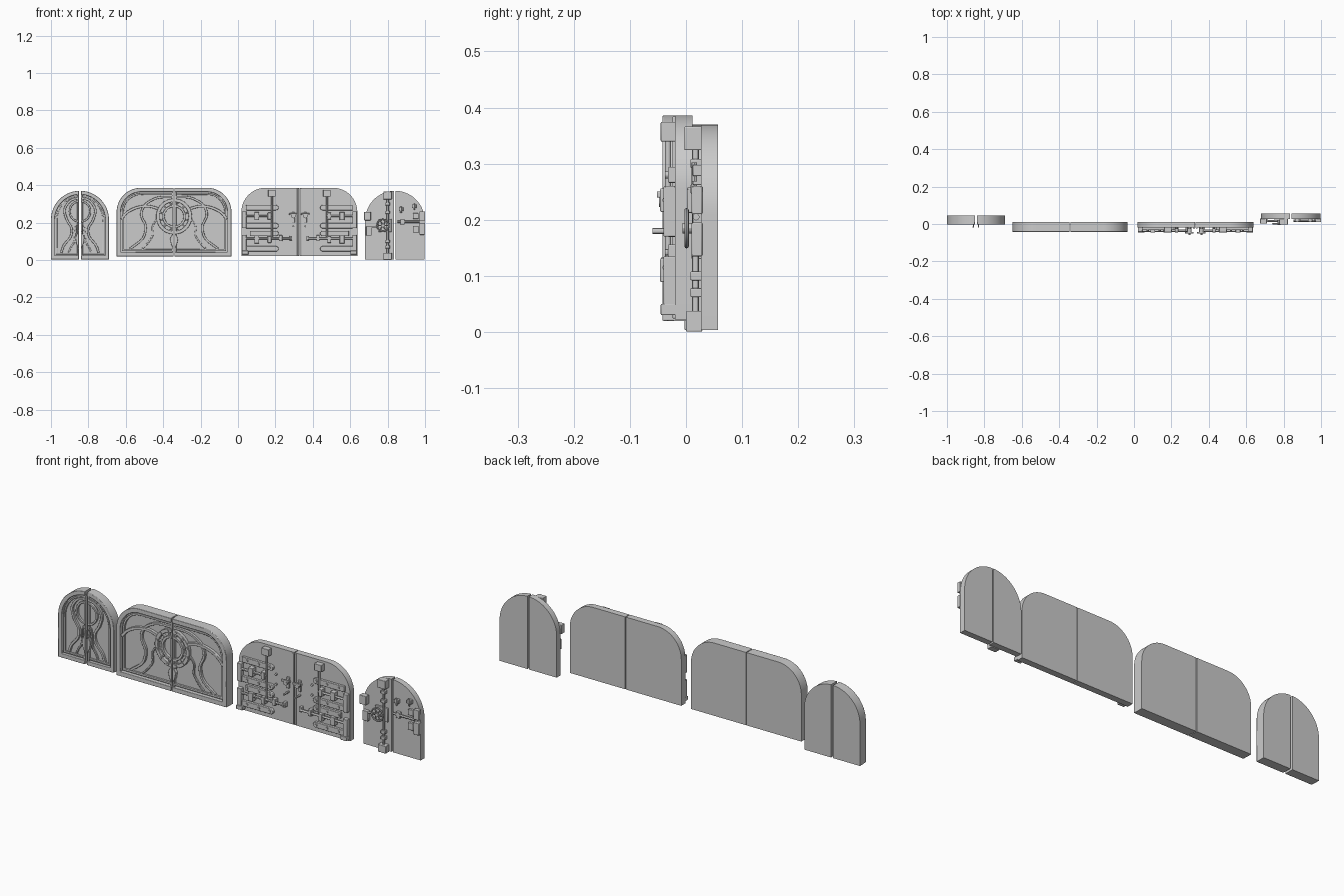
import bpy, bmesh, math
from mathutils import Vector

if "Cube" in bpy.data.objects:
    bpy.data.objects.remove(bpy.data.objects["Cube"])


def finish(name, bm, bevel=0):
    bmesh.ops.recalc_face_normals(bm, faces=bm.faces)
    me = bpy.data.meshes.new(name)
    bm.to_mesh(me)
    bm.free()
    ob = bpy.data.objects.new(name, me)
    bpy.context.collection.objects.link(ob)
    if bevel:
        m = ob.modifiers.new("bevel", 'BEVEL')
        m.width, m.segments, m.limit_method = bevel, 2, 'ANGLE'
        m.angle_limit = math.radians(50)
    return ob


def prism(name, pts, y0, y1, bevel=0):
    bm = bmesh.new()
    f = bm.faces.new([bm.verts.new((x, y0, z)) for x, z in pts])
    r = bmesh.ops.extrude_face_region(bm, geom=[f])
    verts = [v for v in r["geom"] if isinstance(v, bmesh.types.BMVert)]
    bmesh.ops.translate(bm, verts=verts, vec=(0, y1 - y0, 0))
    return finish(name, bm, bevel)


def box(name, x, z, w, h, y0, y1, bevel=0.002):
    pts = [(x - w/2, z - h/2), (x + w/2, z - h/2), (x + w/2, z + h/2), (x - w/2, z + h/2)]
    return prism(name, pts, y0, y1, bevel)


def rod(name, a, b, r, n=12):
    a, b = Vector(a), Vector(b)
    bm = bmesh.new()
    bmesh.ops.create_cone(bm, cap_ends=True, segments=n, radius1=r, radius2=r, depth=(b - a).length)
    q = (b - a).to_track_quat('Z', 'Y')
    for v in bm.verts:
        v.co = q @ v.co + (a + b) / 2
    return finish(name, bm)


def stud(name, x, z, r, y0, y1, n=12):
    return rod(name, (x, y0, z), (x, y1, z), r, n)


def place(pts, cx, s):
    return [(cx + s * x, z) for x, z in pts]


def outline(hw, z0, z1, r, gap, i=0):
    """Half door edge: bottom seam, round the corner, up to the top seam."""
    hw, z0, z1, r = hw - i, z0 + i, z1 - i, r - i
    pts = [(gap, z0), (hw, z0)]
    for k in range(25):
        a = math.pi / 2 * k / 24
        pts.append((max(gap, hw - r + r * math.cos(a)), z1 - r + r * math.sin(a)))
    if hw - r > gap:
        pts.append((gap, z1))
    return pts


def frame(outer, inner):
    return outer + inner[::-1]


def smooth(p, n=8):
    p = [Vector(v) for v in p]
    p = [2 * p[0] - p[1]] + p + [2 * p[-1] - p[-2]]
    out = []
    for a, b, c, d in zip(p, p[1:], p[2:], p[3:]):
        for k in range(n):
            t = k / n
            out.append(0.5 * (2*b + (c - a)*t + (2*a - 5*b + 4*c - d)*t*t + (3*b - a - 3*c + d)*t**3))
    return out + [p[-2]]


def band(pts, w, gap):
    """Polygon of a strip of width w along a path."""
    left, right = [], []
    for k, p in enumerate(pts):
        t = (Vector(pts[min(k + 1, len(pts) - 1)]) - Vector(pts[max(k - 1, 0)])).normalized()
        n = Vector((-t.y, t.x)) * w / 2
        left.append((max(gap, p[0] + n.x), p[1] + n.y))
        right.append((max(gap, p[0] - n.x), p[1] - n.y))
    return left + right[::-1]


def half_circle(z, r, gap, n=28):
    a0 = math.asin(gap / r)
    angs = [a0 + (math.pi - 2 * a0) * k / n for k in range(n + 1)]
    return [(r * math.sin(a), z + r * math.cos(a)) for a in angs]


# Small ornate arched door
cx, g = -0.845, 0.006
for s in (-1, 1):
    o = lambda i: outline(0.155, 0.004, 0.37, 0.155, g, i)
    P = lambda n, pts, a, b, bv=0.0015: prism("small_ornate_" + n, place(pts, cx, s), a, b, bv)
    P("leaf", o(0), 0.012, 0.045, 0)
    P("rim", frame(o(0), o(0.02)), -0.003, 0.014, 0.002)
    P("inner_rim", frame(o(0.026), o(0.034)), 0.004, 0.014)
    key = smooth([(g, .33), (.05, .318), (.082, .27), (.07, .215), (.045, .17), (.05, .125), (.085, .08), (.1, .04)])
    P("keyhole_band", band(key, 0.012, g), 0.001, 0.014)
    inner = smooth([(g + .014, .19), (.025, .15), (.03, .1), (.05, .065), (.06, .04)])
    P("inner_curve", band(inner, 0.008, g), 0.004, 0.014)
    P("ring", band(half_circle(0.26, 0.055, g), 0.01, g), 0.001, 0.014)
    P("seam_post", [(g, .02), (g + .009, .02), (g + .009, .35), (g, .35)], 0.002, 0.014)
    P("drop", [(g, .06), (.02, .09), (.024, .12), (g, .16)], -0.002, 0.014)
    x = cx + s * 0.014
    box("small_ornate_handle", x, 0.165, 0.007, 0.045, -0.019, -0.012)
    for z in (0.148, 0.182):
        stud("small_ornate_handle_post", x, z, 0.003, -0.013, 0.012)

# Large ornate door
cx, g = -0.342, 0.002
for s in (-1, 1):
    o = lambda i: outline(0.307, 0.02, 0.386, 0.13, g, i)
    P = lambda n, pts, a, b, bv=0.0015: prism("large_ornate_" + n, place(pts, cx, s), a, b, bv)
    P("leaf", o(0), -0.022, 0.01, 0)
    P("rim", frame(o(0), o(0.022)), -0.042, -0.02, 0.002)
    P("inner_rim", frame(o(0.028), o(0.038)), -0.032, -0.02)
    key = smooth([(g, .338), (.09, .332), (.155, .295), (.175, .24), (.152, .18), (.168, .115), (.235, .06)])
    P("curved_band", band(key, 0.012, g), -0.034, -0.02)
    inner = smooth([(.09, .22), (.115, .18), (.115, .13), (.145, .085), (.17, .06)])
    P("inner_curve", band(inner, 0.008, g), -0.03, -0.02)
    arm = smooth([(.085, .275), (.14, .288), (.2, .28), (.25, .255), (.282, .22)])
    P("arm", band(arm, 0.014, g), -0.036, -0.02)
    P("wheel_outer", band(half_circle(0.233, 0.087, g), 0.018, g), -0.038, -0.02)
    P("wheel_inner", band(half_circle(0.233, 0.056, g), 0.012, g), -0.036, -0.02)
    for k in range(6):
        a = math.pi * (k + 0.5) / 6
        stud("large_ornate_wheel_bolt", cx + s*.087*math.sin(a), .233 + .087*math.cos(a), .006, -.042, -.03)
        spoke = [(r * math.sin(a), .233 + r * math.cos(a)) for r in (.058, .082)]
        P("spoke", band(spoke, 0.008, g), -0.034, -0.02)
    P("seam_post", [(g, .04), (.012, .04), (.012, .365), (g, .365)], -0.034, -0.02)
    P("drop", [(g, .06), (.016, .085), (.022, .115), (g, .145)], -0.038, -0.02)

# Large riveted door with hinges and bolts
cx, g = 0.328, 0.002
F = -0.02
for s in (-1, 1):
    prism("large_plain_leaf", place(outline(.31, .022, .386, .13, g), cx, s), F, 0.012)
    B = lambda n, x, z, w, h, y: box("large_plain_" + n, cx + s * x, z, w, h, y, F + .002)
    R = lambda n, x, z, x2, z2, y, r: rod("large_plain_" + n, (cx + s*x, y, z), (cx + s*x2, y, z2), r)
    for z in (.28, .183, .142, .06):            # rounded hinge straps
        x0 = .285 if z != .142 else .265
        cap = [(.125 + .014 * math.cos(a), z + .014 * math.sin(a))
               for a in [math.pi / 2 + math.pi * k / 10 for k in range(11)]]
        prism("large_plain_strap", place(cap + [(x0, z - .014), (x0, z + .014)], cx, s), F - .012, F + .002, .002)
        for x in (.13, .19, .255):
            stud("large_plain_strap_bolt", cx + s * x, z, .006, F - .017, F - .01)
    for z in (.235, .11):                       # hinge barrels and bolt blocks
        B("edge_block", .295, z - .02, .024, .09, -.04)
        B("bolt_block", .228, z, .026, .042, -.046)
        B("bolt_guide", .16, z, .02, .036, -.046)
    R("upper_bolt", .145, .235, .285, .235, -.036, .006)
    R("lower_bolt", .045, .115, .285, .115, -.036, .006)
    B("rod_guide", .1, .117, .018, .032, -.045)
    B("rod_guide", .045, .117, .014, .024, -.04)
    B("top_latch", .147, .357, .04, .035, -.045)
    B("foot_block", .29, .04, .035, .02, -.045)
    R("vertical_rod", .147, .345, .147, .115, -.032, .005)
    stud("large_plain_handle_post", cx + s * .032, .235, .012, -.048, F)
    B("handle_plate", .032, .228, .016, .055, -.028)
    box("large_plain_lever", cx + s * .032, .245, .045, .011, -.052, -.042)
    stud("large_plain_knob", cx + s * .032, .18, .005, -.06, F)
    for z in (.25, .2):
        stud("large_plain_rivet", cx + s * .1, z, .006, F - .007, F)
    B("seam_strip", .007, .204, .01, .36, -.024)

# Small vault door with handwheel
cx, g, F = 0.839, 0.004, 0.027
for s in (-1, 1):
    prism("small_vault_leaf", place(outline(.159, .004, .37, .159, g), cx, s), F, .057)
B = lambda n, x, z, w, h, y: box("small_vault_" + n, x, z, w, h, y, F + .002)
B("top_latch", .8, .345, .045, .042, -.003)
B("bottom_latch", .8, .019, .045, .037, 0)
B("left_latch", .692, .235, .036, .045, .002)
B("left_block", .7, .155, .03, .05, .01)
for z in (.3, .255, .1, .07):
    B("rod_guide", .8, z, .024, .016, .008)
rod("small_vault_vertical_rod", (.8, .017, .33), (.8, .017, .03), .006)
rod("small_vault_left_rod", (.69, .017, .175), (.79, .017, .175), .005)
B("lock_plate", .785, .185, .07, .07, .018)
# Handwheel
wx, wz, rr = .775, .185, .032
bm = bmesh.new()
rings = []
for i in range(28):
    a = 2 * math.pi * i / 28
    rings.append([bm.verts.new((wx + (rr + .004*math.cos(b)) * math.cos(a), .001 + .004*math.sin(b),
                                wz + (rr + .004*math.cos(b)) * math.sin(a)))
                  for b in [2 * math.pi * j / 8 for j in range(8)]])
for i in range(28):
    p, q = rings[i], rings[(i + 1) % 28]
    for j in range(8):
        bm.faces.new((p[j], p[j - 1], q[j - 1], q[j]))
finish("small_vault_handwheel", bm)
stud("small_vault_wheel_hub", wx, wz, .009, -.006, F)
for k in range(3):
    c, d = rr * math.cos(k * math.pi / 3), rr * math.sin(k * math.pi / 3)
    rod("small_vault_wheel_spoke", (wx - c, .001, wz - d), (wx + c, .001, wz + d), .003, 8)
# Hinges and bolts of the right leaf
for z, h in ((.235, .05), (.165, .06)):
    B("right_hinge", .985, z, .03, h, .01)
    B("hinge_plate", .95, z, .03, h * .6, .016)
rod("small_vault_right_bolt", (.852, .018, .205), (.97, .018, .205), .006)
B("bolt_guide", .88, .205, .022, .03, .012)
for x, z in ((.872, .272), (.942, .288)):
    B("clamp", x, z, .024, .02, .012)
    rod("small_vault_clamp_pin", (x, .015, z - .02), (x, .015, z + .014), .005)

bpy.ops.object.select_all(action='SELECT')
bpy.context.view_layer.objects.active = bpy.context.selected_objects[0]
bpy.ops.object.shade_smooth_by_angle(angle=math.radians(30))
